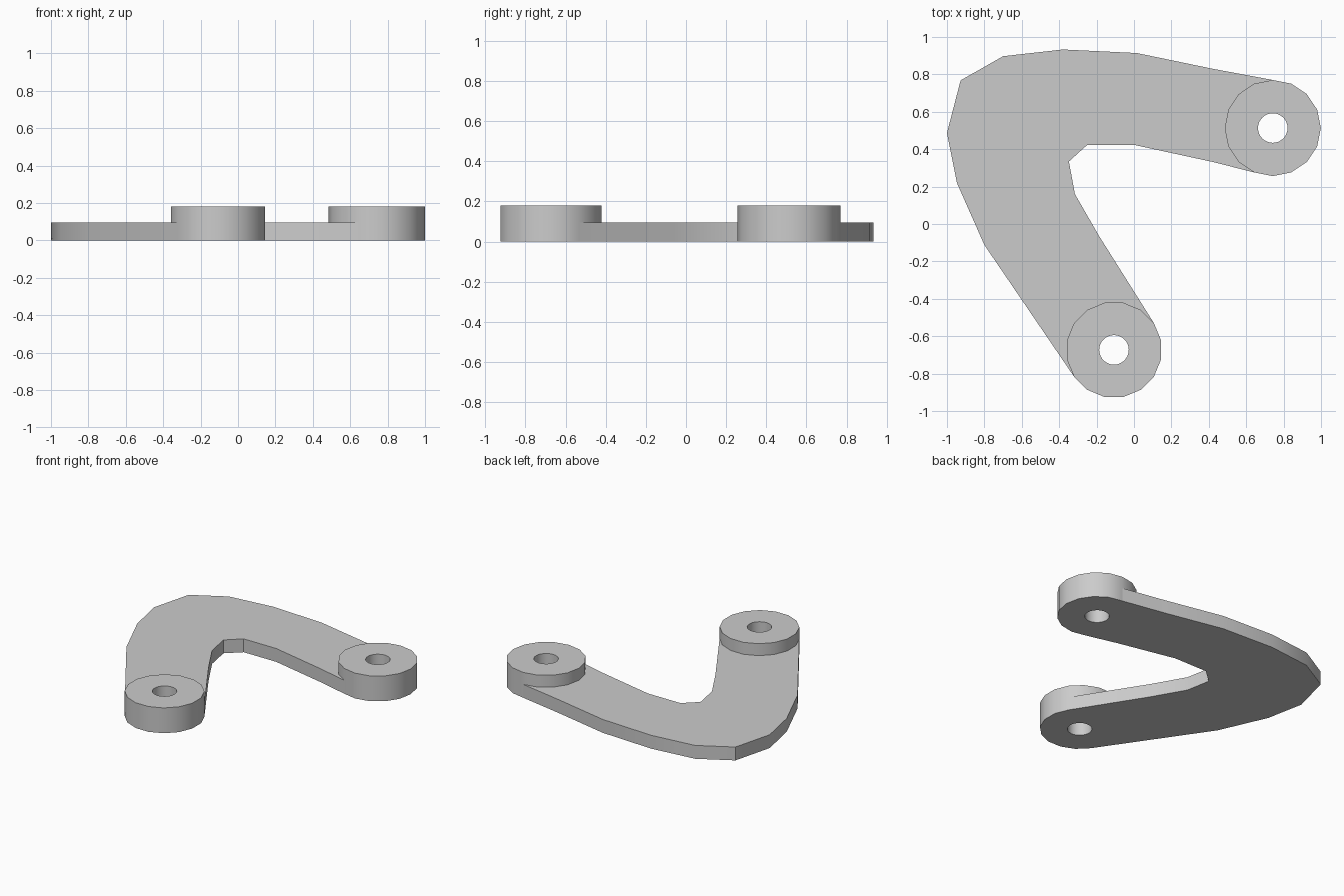
import bpy
import bmesh
from math import cos, sin, pi, radians

if "Cube" in bpy.data.objects:
    bpy.data.objects.remove(bpy.data.objects["Cube"], do_unlink=True)

ARM_H, BOSS_H = 0.095, 0.18
BOSS_R, HOLE_R = 0.257, 0.079
SIDES = 16

grey = bpy.data.materials.new("plain_grey")
grey.use_nodes = True
grey.diffuse_color = (0.6, 0.6, 0.6, 1)
grey.node_tree.nodes["Principled BSDF"].inputs["Base Color"].default_value = (0.6, 0.6, 0.6, 1)


def finish(name, bm):
    bmesh.ops.recalc_face_normals(bm, faces=bm.faces)
    mesh = bpy.data.meshes.new(name)
    bm.to_mesh(mesh)
    bm.free()
    mesh.materials.append(grey)
    obj = bpy.data.objects.new(name, mesh)
    bpy.context.collection.objects.link(obj)
    bpy.ops.object.select_all(action='DESELECT')
    obj.select_set(True)
    bpy.context.view_layer.objects.active = obj
    bpy.ops.object.shade_smooth_by_angle(angle=radians(30))
    return obj


def circle(center, radius, offset=0.0, count=SIDES):
    return [(center[0] + radius * cos(offset + 2 * pi * i / count),
             center[1] + radius * sin(offset + 2 * pi * i / count)) for i in range(count)]


# Round end boss with a through hole: four loops bridged into a ring
def boss(name, center, offset):
    bm = bmesh.new()
    loops = []
    for radius, z in ((BOSS_R, 0), (BOSS_R, BOSS_H), (HOLE_R, BOSS_H), (HOLE_R, 0)):
        # doubled count keeps the hole rounder than the rim
        n = SIDES if radius == BOSS_R else SIDES * 2
        loop = [bm.verts.new((x, y, z)) for x, y in circle(center, radius, offset, n)]
        loops.append([bm.edges.new((loop[i], loop[(i + 1) % n])) for i in range(n)])
    for a, b in ((0, 1), (2, 3)):
        bmesh.ops.bridge_loops(bm, edges=loops[a] + loops[b])
    for a, b in ((1, 2), (3, 0)):
        bmesh.ops.triangle_fill(bm, edges=loops[a] + loops[b], use_beauty=True)
    return finish(name, bm)


LEFT, FRONT = (0.742, 0.513), (-0.107, -0.673)
FRONT_TURN = pi / SIDES
boss("left_boss", LEFT, 0)
boss("front_boss", FRONT, FRONT_TURN)

# Bent flat arm, its ends following the inner arcs of the bosses
left_rim = circle(LEFT, BOSS_R)
front_rim = circle(FRONT, BOSS_R, FRONT_TURN)
outer_edge = [(0.42, 0.83), (0.015, 0.914), (-0.38, 0.933), (-0.70, 0.897), (-0.927, 0.768),
              (-1.0, 0.487), (-0.947, 0.22), (-0.80, -0.112)]
inner_edge = [(-0.187, -0.064), (-0.316, 0.16), (-0.348, 0.334), (-0.251, 0.422),
              (0.005, 0.422), (0.42, 0.332)]
outline = outer_edge + front_rim[1:10][::-1] + inner_edge + left_rim[4:12][::-1]

bm = bmesh.new()
base = bm.faces.new([bm.verts.new((x, y, 0)) for x, y in outline])
top = bmesh.ops.extrude_face_region(bm, geom=[base], use_keep_orig=True)["geom"]
bmesh.ops.translate(bm, verts=[v for v in top if isinstance(v, bmesh.types.BMVert)],
                    vec=(0, 0, ARM_H))
finish("bent_arm", bm)
